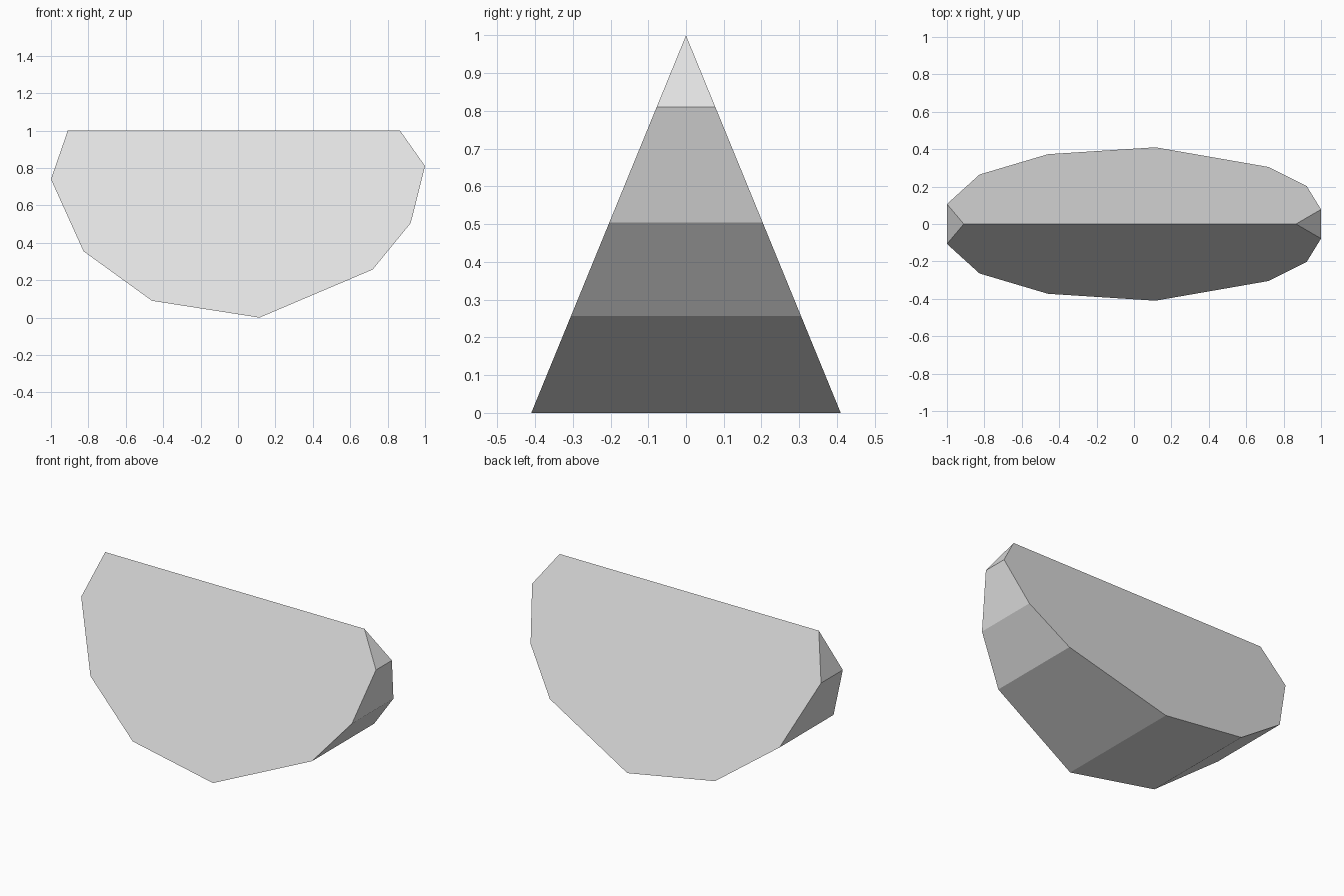
import bpy
import bmesh

# Remove the default cube
cube = bpy.data.objects.get("Cube")
if cube:
    bpy.data.objects.remove(cube, do_unlink=True)

# Single pale grey material
grey = bpy.data.materials.new("pale grey")
grey.use_nodes = True
colour = (0.76, 0.76, 0.76, 1)
grey.diffuse_color = colour
grey.node_tree.nodes["Principled BSDF"].inputs["Base Color"].default_value = colour

# Outline in x and z; the wedge thins evenly from its base to a sharp ridge
HALF_DEPTH = 0.41
ridge = [(-0.91, 1), (0.866, 1)]
rim = [(1, 0.81), (0.923, 0.505), (0.72, 0.257), (0.115, 0),
       (-0.46, 0.09), (-0.826, 0.355), (-1, 0.74)]

bm = bmesh.new()


def add_side(sign):
    return [bm.verts.new((x, sign * HALF_DEPTH * (1 - z), z)) for x, z in rim]


top = [bm.verts.new((x, 0, z)) for x, z in ridge]
front, back = add_side(-1), add_side(1)

# Two sloping side faces that share the ridge
bm.faces.new(top + front)
bm.faces.new(top + back)

# Facets around the edge, closed by a triangle at each end of the ridge
for i in range(len(rim) - 1):
    bm.faces.new((front[i], front[i + 1], back[i + 1], back[i]))
bm.faces.new((top[1], front[0], back[0]))
bm.faces.new((top[0], front[-1], back[-1]))
bmesh.ops.recalc_face_normals(bm, faces=bm.faces)

mesh = bpy.data.meshes.new("wedge_rock")
bm.to_mesh(mesh)
bm.free()
mesh.materials.append(grey)
rock = bpy.data.objects.new("wedge_rock", mesh)
bpy.context.collection.objects.link(rock)
